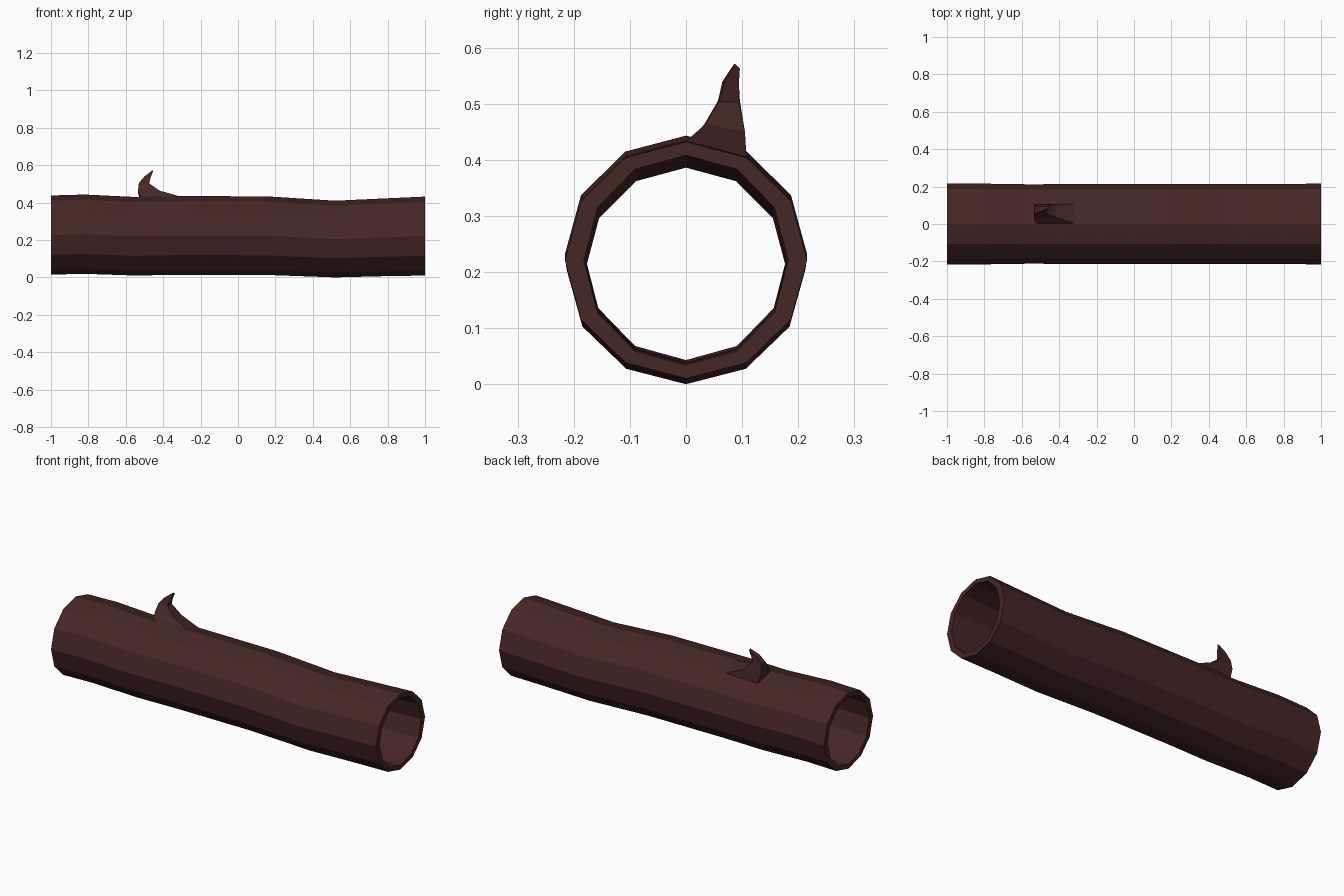
import bpy, bmesh, math

if "Cube" in bpy.data.objects:
    bpy.data.objects.remove(bpy.data.objects["Cube"])

bark = bpy.data.materials.new("dark_bark")
bark.diffuse_color = (0.06, 0.02, 0.018, 1)
bark.use_nodes = True
bark.node_tree.nodes["Principled BSDF"].inputs["Base Color"].default_value = bark.diffuse_color


def make_object(name, bm):
    bmesh.ops.recalc_face_normals(bm, faces=bm.faces)
    mesh = bpy.data.meshes.new(name)
    bm.to_mesh(mesh)
    bm.free()
    mesh.materials.append(bark)
    obj = bpy.data.objects.new(name, mesh)
    bpy.context.collection.objects.link(obj)
    return obj


def bridge(bm, a, b):
    n = len(a)
    for i in range(n):
        j = (i + 1) % n
        bm.faces.new((a[i], a[j], b[j], b[i]))


# Hollow trunk: 12-sided, gently wavy; stations are x, bottom z, top z
SIDES = 12
stations = [(-1, 0.015, 0.438), (-0.82, 0.019, 0.443), (-0.55, 0.010, 0.430),
            (-0.3, 0.014, 0.435), (0.16, 0.013, 0.433), (0.52, 0.0, 0.410),
            (0.8, 0.007, 0.423), (1, 0.010, 0.432)]
half_widths = [0.216, 0.216, 0.212, 0.214, 0.214, 0.213, 0.214, 0.216]


def trunk_ring(bm, station, half_width, wall_y, wall_z):
    x, low, high = station
    ry, rz, zc = half_width - wall_y, (high - low) / 2 - wall_z, (low + high) / 2
    angles = [2 * math.pi * i / SIDES for i in range(SIDES)]
    return [bm.verts.new((x, ry * math.sin(a), zc + rz * math.cos(a))) for a in angles]


bm = bmesh.new()
outer = [trunk_ring(bm, s, w, 0, 0) for s, w in zip(stations, half_widths)]
inner = [trunk_ring(bm, s, w, 0.034, 0.024) for s, w in zip(stations, half_widths)]
for rings in (outer, inner):
    for a, b in zip(rings, rings[1:]):
        bridge(bm, a, b)
for end in (0, -1):
    bridge(bm, outer[end], inner[end])
make_object("hollow_trunk", bm)

# Broken twig: hooked four-sided stub growing out of one upper facet
sections = [
    [(-0.52, 0.0, 0.428), (-0.31, 0.0, 0.433), (-0.31, 0.108, 0.402), (-0.52, 0.108, 0.400)],
    [(-0.535, 0.032, 0.462), (-0.42, 0.035, 0.464), (-0.42, 0.105, 0.450), (-0.535, 0.104, 0.455)],
    [(-0.53, 0.057, 0.505), (-0.475, 0.058, 0.503), (-0.475, 0.095, 0.503), (-0.53, 0.096, 0.505)],
    [(-0.50, 0.065, 0.540), (-0.468, 0.067, 0.532), (-0.468, 0.094, 0.532), (-0.50, 0.094, 0.540)],
    [(-0.46, 0.086, 0.571), (-0.455, 0.087, 0.571), (-0.456, 0.096, 0.562), (-0.461, 0.096, 0.562)],
]
bm = bmesh.new()
loops = [[bm.verts.new(p) for p in s] for s in sections]
for a, b in zip(loops, loops[1:]):
    bridge(bm, a, b)
bm.faces.new(loops[-1])
bm.faces.new(loops[0])
make_object("broken_twig", bm)
